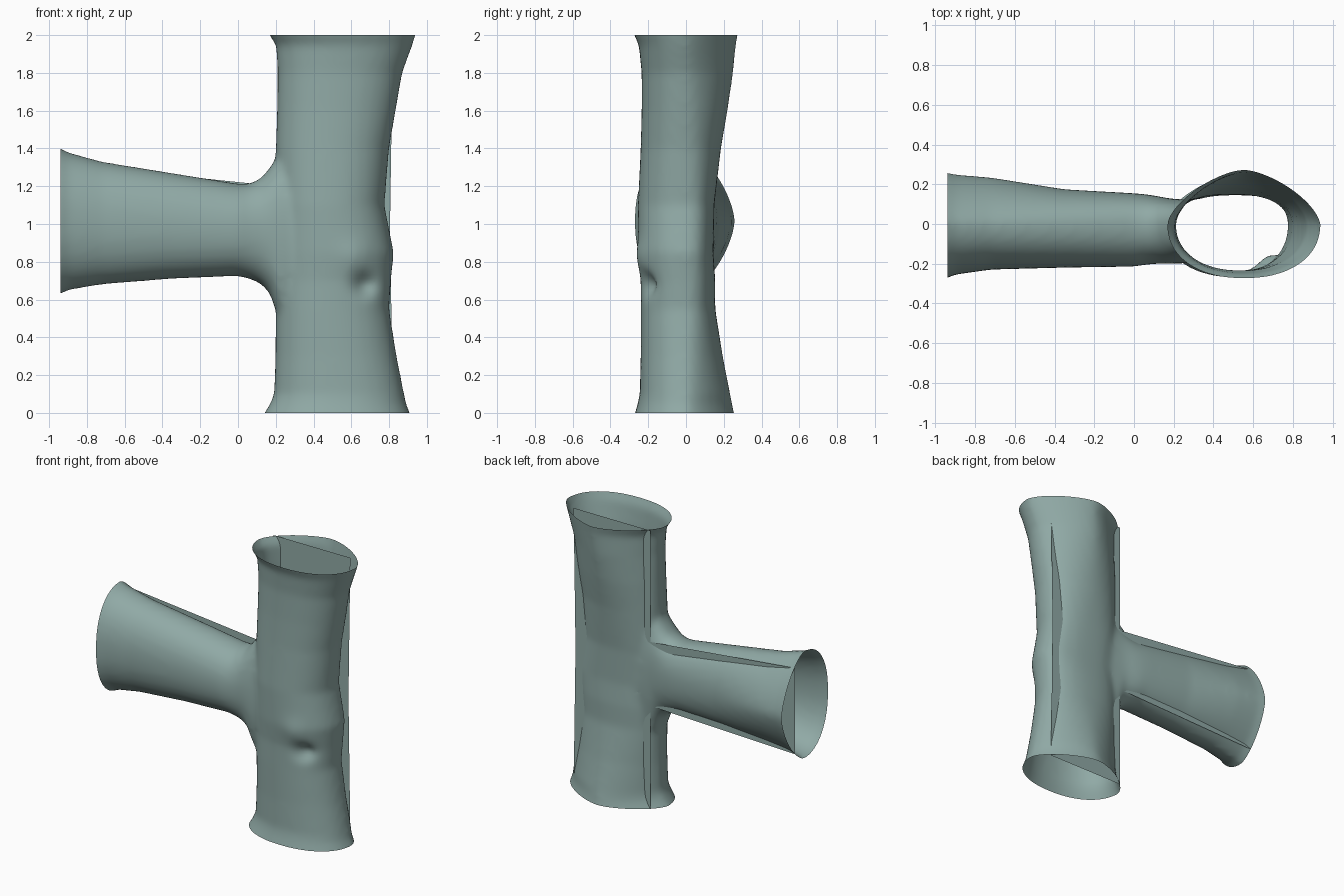
import bpy, bmesh, math
from mathutils import Vector

if "Cube" in bpy.data.objects:
    bpy.data.objects.remove(bpy.data.objects["Cube"])

SEG = 40
rock = bpy.data.materials.new("grey green")
rock.diffuse_color = (0.28, 0.40, 0.38, 1)
rock.use_nodes = True
rock.node_tree.nodes["Principled BSDF"].inputs["Base Color"].default_value = rock.diffuse_color

# stations: position along tube, low side, high side, front depth, back depth, back roundness
MAIN = [(-0.07, 0.10, 0.94, 0.29, 0.275, 1.5), (0.0, 0.14, 0.91, 0.27, 0.255, 1.5),
        (0.05, 0.17, 0.89, 0.255, 0.245, 1.5), (0.1, 0.19, 0.88, 0.245, 0.235, 1.6),
        (0.3, 0.198, 0.84, 0.24, 0.195, 1.8), (0.55, 0.2, 0.80, 0.24, 0.155, 2.2),
        (0.7, 0.2, 0.81, 0.24, 0.155, 2.3), (0.85, 0.2, 0.825, 0.255, 0.145, 2.4),
        (1.1, 0.2, 0.775, 0.255, 0.15, 2.4), (1.4, 0.2, 0.80, 0.24, 0.185, 2.0),
        (1.6, 0.206, 0.835, 0.235, 0.22, 1.8), (1.8, 0.21, 0.87, 0.235, 0.25, 1.6),
        (1.95, 0.20, 0.925, 0.25, 0.265, 1.5), (2.0, 0.165, 0.94, 0.275, 0.275, 1.5),
        (2.07, 0.13, 0.96, 0.295, 0.285, 1.5)]
BRANCH = [(-1.01, 0.60, 1.43, 0.29, 0.265, 1.5), (-0.94, 0.63, 1.40, 0.272, 0.26, 1.5),
          (-0.9, 0.65, 1.38, 0.255, 0.25, 1.5), (-0.72, 0.68, 1.33, 0.23, 0.235, 1.6),
          (-0.35, 0.71, 1.27, 0.22, 0.175, 2.0), (0.0, 0.725, 1.213, 0.215, 0.155, 2.3),
          (0.06, 0.71, 1.213, 0.205, 0.15, 2.3), (0.12, 0.685, 1.24, 0.2, 0.14, 2.3),
          (0.17, 0.63, 1.30, 0.2, 0.13, 2.2), (0.22, 0.48, 1.38, 0.2, 0.125, 2.2),
          (0.35, 0.42, 1.44, 0.19, 0.12, 2.2)]


def section(low, high, front, back, p_back):
    """Oval outline: rounder on the front, more pointed on the back."""
    pts = []
    for i in range(SEG):
        a = 2 * math.pi * i / SEG
        c, s = math.cos(a), math.sin(a)
        p, depth = (p_back, back) if s > 0 else (2.2, front)
        u = math.copysign(abs(c) ** (2 / p), c)
        v = math.copysign(abs(s) ** (2 / p), s)
        pts.append(((low + high) / 2 + (high - low) / 2 * u, v * depth))
    return pts


def loft(bm, stations, place):
    rings = [[bm.verts.new(place(st[0], u, v)) for u, v in section(*st[1:])]
             for st in stations]
    for a, b in zip(rings, rings[1:]):
        for i in range(SEG):
            j = (i + 1) % SEG
            bm.faces.new((a[i], a[j], b[j], b[i]))
    bm.faces.new(rings[0])
    bm.faces.new(rings[-1])


def add_object(name, bm):
    mesh = bpy.data.meshes.new(name)
    bm.to_mesh(mesh)
    bm.free()
    mesh.materials.append(rock)
    obj = bpy.data.objects.new(name, mesh)
    bpy.context.collection.objects.link(obj)
    return obj


# tunnel wall: two lofted tubes fused and softened
bm = bmesh.new()
loft(bm, MAIN, lambda t, u, v: (u, v, t))
loft(bm, BRANCH, lambda t, u, v: (t, v, u))
bmesh.ops.recalc_face_normals(bm, faces=bm.faces)
wall = add_object("tunnel_wall", bm)
fuse = wall.modifiers.new("fuse", 'REMESH')
fuse.mode = 'VOXEL'
fuse.voxel_size = 0.02
soft = wall.modifiers.new("soften", 'SMOOTH')
soft.iterations = 8
bpy.context.view_layer.objects.active = wall
wall.select_set(True)
for m in ("fuse", "soften"):
    bpy.ops.object.modifier_apply(modifier=m)

# open the three mouths, then press a dent and a bulge in the front
bm = bmesh.new()
bm.from_mesh(wall.data)
for co, no in (((0, 0, 0), (0, 0, -1)), ((0, 0, 2), (0, 0, 1)), ((-0.94, 0, 0), (-1, 0, 0))):
    bmesh.ops.bisect_plane(bm, geom=bm.verts[:] + bm.edges[:] + bm.faces[:],
                           plane_co=co, plane_no=no, clear_outer=True)
for v in bm.verts:
    if v.co.y < 0:
        for x, z, r, push in ((0.67, 0.68, 0.06, 0.045), (0.62, 0.82, 0.09, -0.015)):
            d2 = (v.co.x - x) ** 2 + (v.co.z - z) ** 2
            v.co.y += push * math.exp(-d2 / (r * r))
for f in bm.faces:
    f.smooth = True
bm.to_mesh(wall.data)
bm.free()
wall.data.materials.clear()
wall.data.materials.append(rock)

# flat inner floor sheet running through both tubes
bm = bmesh.new()
Y = 0.105
for outline in ([(0.21, 0), (0.82, 0), (0.805, 1), (0.82, 2), (0.21, 2)],
                [(-0.94, 0.70), (0.21, 0.74), (0.21, 1.20), (-0.94, 1.32)]):
    bm.faces.new([bm.verts.new((x, Y, z)) for x, z in outline])
add_object("tunnel_floor", bm)
